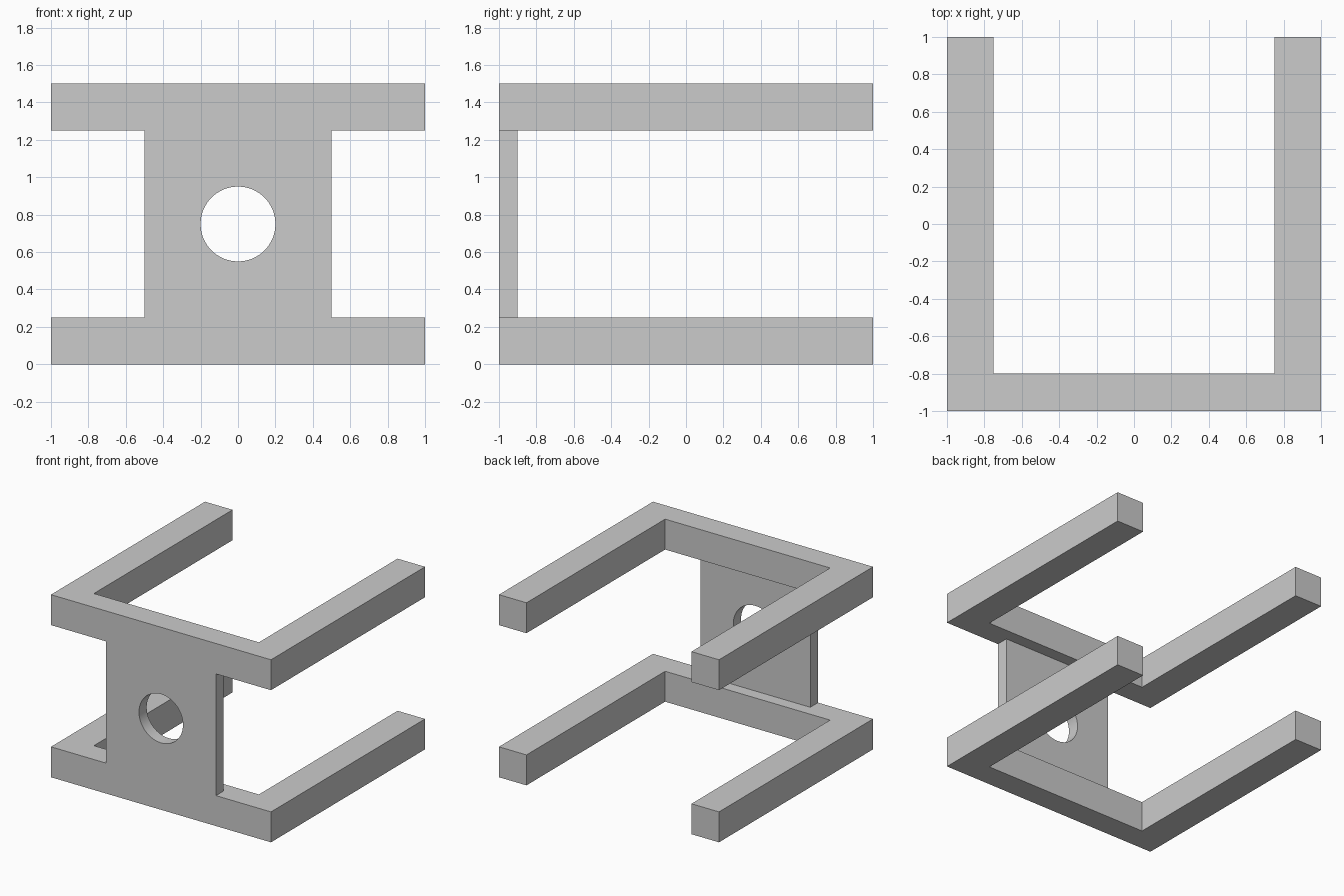
import bpy, bmesh, math
from mathutils import Matrix, Vector

if "Cube" in bpy.data.objects:
    bpy.data.objects.remove(bpy.data.objects["Cube"])


def extruded(name, loops, depth, matrix=Matrix()):
    """Fill closed 2D loops (outline, then holes) and extrude along local z."""
    bm = bmesh.new()
    edges = []
    for loop in loops:
        vs = [bm.verts.new((x, y, 0)) for x, y in loop]
        edges += [bm.edges.new((a, b)) for a, b in zip(vs, vs[1:] + vs[:1])]
    bmesh.ops.triangle_fill(bm, edges=edges, use_beauty=True, use_dissolve=False)
    ext = bmesh.ops.extrude_face_region(bm, geom=bm.faces[:], use_keep_orig=True)
    top = [g for g in ext["geom"] if isinstance(g, bmesh.types.BMVert)]
    bmesh.ops.translate(bm, verts=top, vec=Vector((0, 0, depth)))
    bmesh.ops.transform(bm, matrix=matrix, verts=bm.verts[:])
    bmesh.ops.recalc_face_normals(bm, faces=bm.faces[:])
    mesh = bpy.data.meshes.new(name)
    bm.to_mesh(mesh)
    bm.free()
    obj = bpy.data.objects.new(name, mesh)
    bpy.context.collection.objects.link(obj)
    return obj


# Two identical U-shaped frames, open towards the back
u_shape = [(-1, -1), (1, -1), (1, 1), (0.75, 1),
           (0.75, -0.8), (-0.75, -0.8), (-0.75, 1), (-1, 1)]
for name, z in (("lower_frame", 0), ("upper_frame", 1.25)):
    extruded(name, [u_shape], 0.25, Matrix.Translation((0, 0, z)))

# Front plate with a round hole, joining the frames
plate = [(-0.5, 0.25), (0.5, 0.25), (0.5, 1.25), (-0.5, 1.25)]
sides = 64
hole = [(0.2 * math.cos(i * math.tau / sides), 0.75 + 0.2 * math.sin(i * math.tau / sides))
        for i in range(sides)]
upright = Matrix.Translation((0, -0.9, 0)) @ Matrix.Rotation(math.pi / 2, 4, 'X')
front_plate = extruded("front_plate", [plate, hole], 0.1, upright)

# Smooth hole wall, sharp plate edges
bpy.context.view_layer.objects.active = front_plate
front_plate.select_set(True)
bpy.ops.object.shade_smooth_by_angle(angle=math.radians(30))
